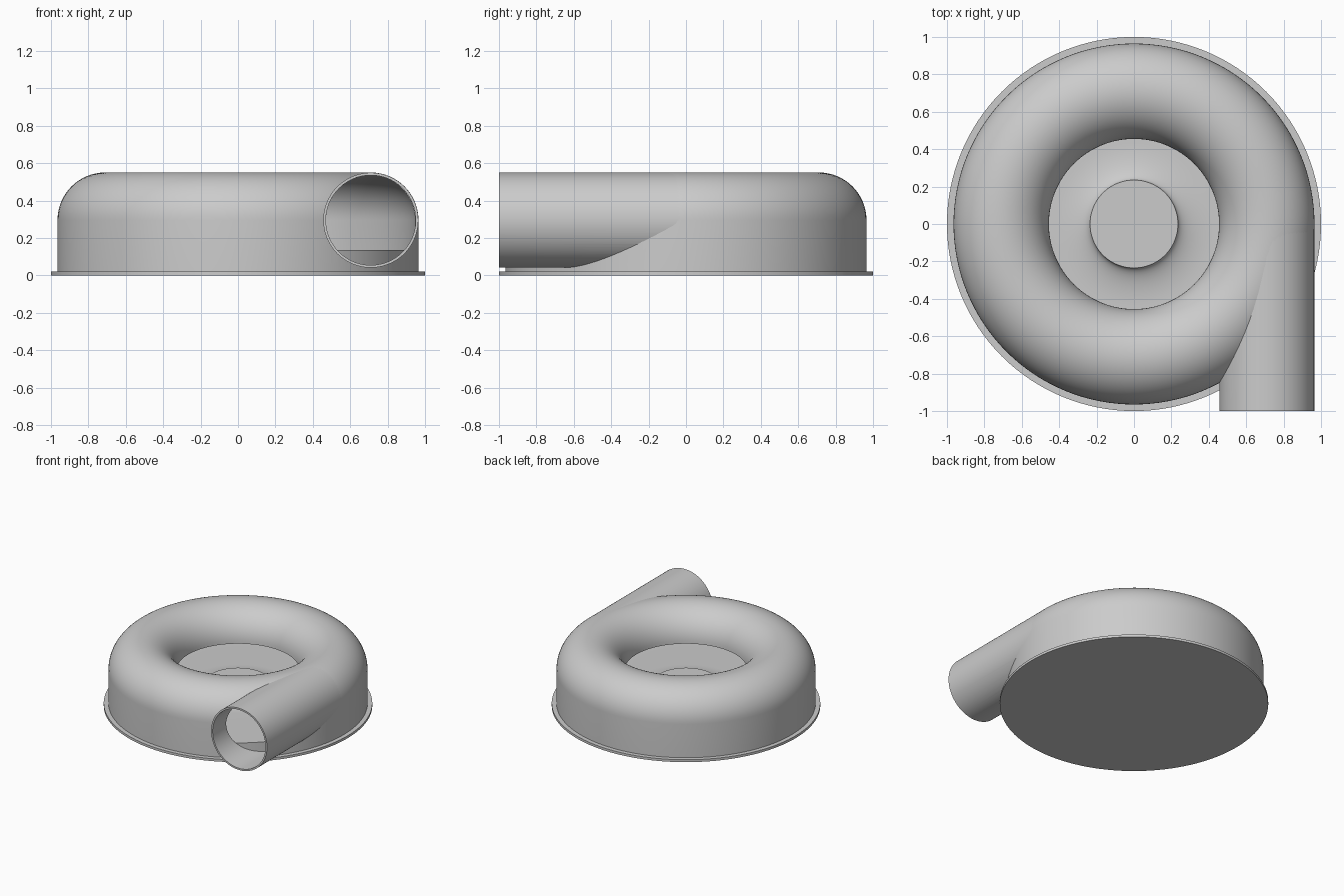
import bpy
import bmesh
from math import sin, cos, pi, radians
from mathutils import Matrix, Vector

cube = bpy.data.objects.get("Cube")
if cube:
    bpy.data.objects.remove(cube)

grey = bpy.data.materials.new("plain grey")
grey.use_nodes = True
grey.diffuse_color = (0.6, 0.6, 0.6, 1)
grey.node_tree.nodes["Principled BSDF"].inputs["Base Color"].default_value = (0.6, 0.6, 0.6, 1)

RING, TUBE, MID = 0.71, 0.255, 0.295   # scroll ring radius, tube radius, tube centre height
WALL = 0.015
BASE_TOP = 0.02
SEGMENTS = 128


def finish(name, bm):
    bmesh.ops.remove_doubles(bm, verts=bm.verts, dist=1e-5)
    bmesh.ops.recalc_face_normals(bm, faces=bm.faces)
    mesh = bpy.data.meshes.new(name)
    bm.to_mesh(mesh)
    bm.free()
    mesh.materials.append(grey)
    obj = bpy.data.objects.new(name, mesh)
    bpy.context.collection.objects.link(obj)
    return obj


def lathe(name, profile, closed=False):
    """Spin a list of (radius, height) points about the vertical axis."""
    bm = bmesh.new()
    verts = [bm.verts.new((r, 0, z)) for r, z in profile]
    pairs = list(zip(verts, verts[1:]))
    if closed:
        pairs.append((verts[-1], verts[0]))
    edges = [bm.edges.new(p) for p in pairs]
    bmesh.ops.spin(bm, geom=verts + edges, cent=(0, 0, 0), axis=(0, 0, 1),
                   angle=2 * pi, steps=SEGMENTS, use_merge=True)
    return finish(name, bm)


def arc(radius, steps=32):
    """Half circle over the scroll, from the outer wall to the inlet lip."""
    return [(RING + radius * cos(pi * i / steps), MID + radius * sin(pi * i / steps))
            for i in range(steps + 1)]


def rod(name, radius, y0, y1):
    """Solid cylinder along y on the outlet axis."""
    bm = bmesh.new()
    move = Matrix.Translation((RING, (y0 + y1) / 2, MID)) @ Matrix.Rotation(radians(90), 4, 'X')
    bmesh.ops.create_cone(bm, cap_ends=True, segments=96, radius1=radius, radius2=radius,
                          depth=y1 - y0, matrix=move)
    return finish(name, bm)


def cut(obj, cutter):
    mod = obj.modifiers.new("cut", 'BOOLEAN')
    mod.operation = 'DIFFERENCE'
    mod.solver = 'EXACT'
    mod.object = cutter
    cutter.hide_render = True
    cutter.hide_viewport = True
    cutter.display_type = 'WIRE'


# Base plate
base_plate = lathe("base_plate", [(0, 0), (1, 0), (1, BASE_TOP), (0, BASE_TOP)])

# Hollow scroll casing, open at the inlet
outer = [(RING + TUBE, BASE_TOP)] + arc(TUBE)
inner = [(RING + TUBE - WALL, BASE_TOP)] + arc(TUBE - WALL)
casing = lathe("scroll_casing", outer + inner[::-1], closed=True)

# Flared hub on a raised floor
FLOOR, HUB_TOP, HUB_R, FLARE = 0.135, 0.2, 0.235, 0.2
flare = [(HUB_R + FLARE * (1 - cos(a)), HUB_TOP - (HUB_TOP - FLOOR) * sin(a))
         for a in (pi / 2 * i / 12 for i in range(13))]
hub = lathe("inlet_hub", [(0, HUB_TOP)] + flare + [(RING + TUBE - WALL, FLOOR),
                                                   (RING + TUBE - WALL, BASE_TOP), (0, BASE_TOP)])

# Outlet pipe, tangent to the scroll
pipe = rod("outlet_pipe", TUBE - 0.001, -1, 0)
bore = rod("bore_cutter", TUBE - WALL, -1.1, 0.1)
cut(pipe, bore)
chamber = lathe("chamber_cutter", [(0, BASE_TOP - 0.01), (RING + TUBE - WALL / 2, BASE_TOP - 0.01)]
                + arc(TUBE - WALL / 2) + [(0, MID)])
cut(pipe, chamber)

# Opening from the scroll into the pipe
opening = rod("opening_cutter", TUBE - WALL, -1.1, -0.08)
cut(casing, opening)

# Bake the cuts, then shade smoothly with crisp edges
bpy.context.view_layer.update()
for obj in (pipe, casing):
    graph = bpy.context.evaluated_depsgraph_get()
    baked = bpy.data.meshes.new_from_object(obj.evaluated_get(graph))
    obj.modifiers.clear()
    obj.data = baked
for helper in (bore, chamber, opening):
    bpy.data.objects.remove(helper)

bpy.ops.object.select_all(action='DESELECT')
for obj in (base_plate, casing, hub, pipe):
    obj.select_set(True)
    bpy.context.view_layer.objects.active = obj
bpy.ops.object.shade_smooth_by_angle(angle=radians(30))
